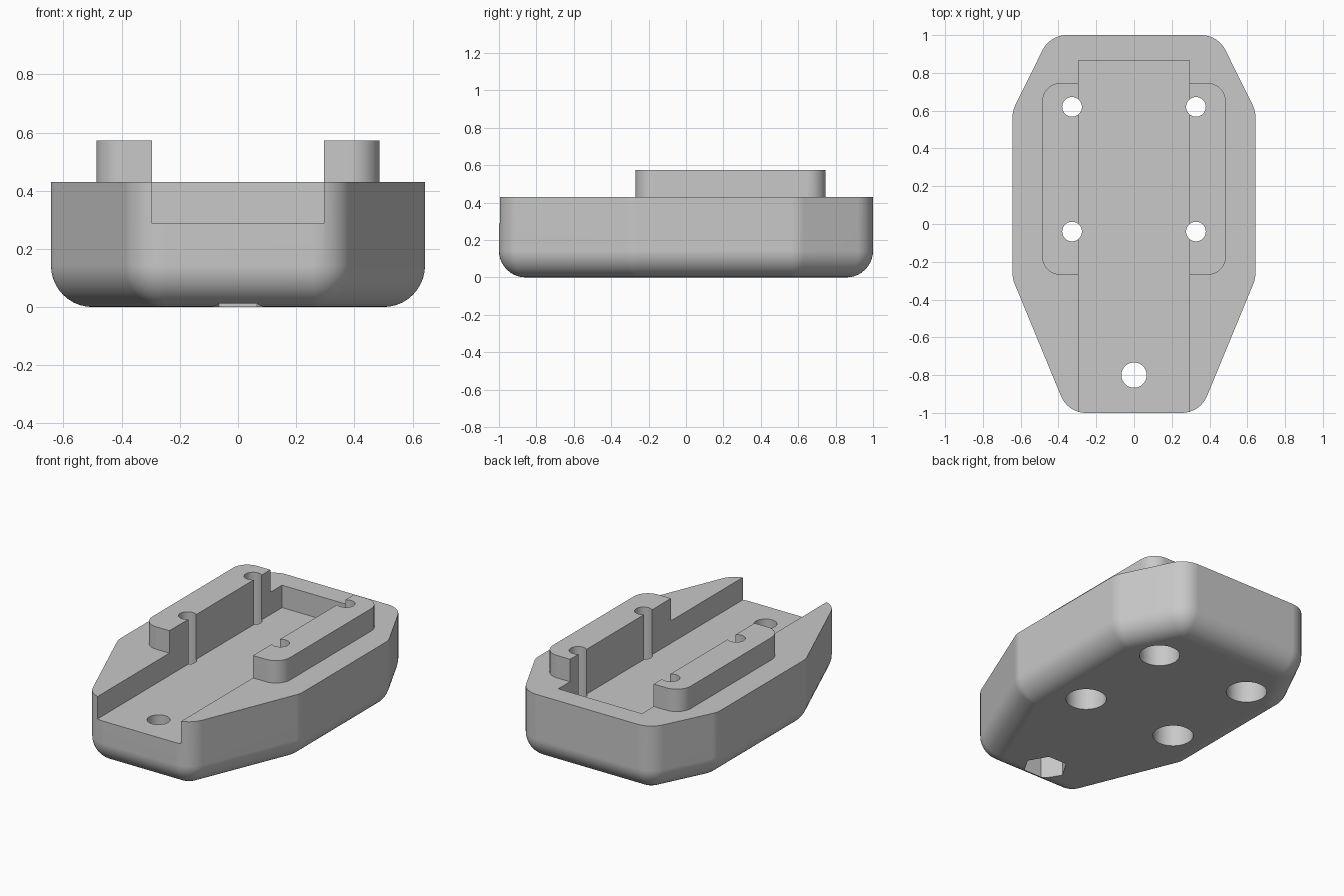
import bpy, bmesh, math
from mathutils import Vector

cube = bpy.data.objects.get("Cube")
if cube:
    bpy.data.objects.remove(cube, do_unlink=True)

HOLE_X = 0.328
HOLE_YS = (0.62, -0.04)
STEP = 0.143          # fillet radius, pocket depth and rail height
DECK = 0.43           # height of the main deck

grey = bpy.data.materials.new("plain grey")
grey.use_nodes = True
grey.diffuse_color = (0.58, 0.58, 0.58, 1)
grey.node_tree.nodes["Principled BSDF"].inputs["Base Color"].default_value = grey.diffuse_color


def finish(bm, name):
    bmesh.ops.remove_doubles(bm, verts=bm.verts, dist=1e-5)
    bmesh.ops.recalc_face_normals(bm, faces=bm.faces)
    mesh = bpy.data.meshes.new(name)
    bm.to_mesh(mesh)
    bm.free()
    obj = bpy.data.objects.new(name, mesh)
    bpy.context.collection.objects.link(obj)
    mesh.materials.append(grey)
    return obj


def rounded_prism(name, outline, radius, levels, steps=8):
    """Loft a convex outline with rounded corners; levels are (corner radius, z)."""
    pts = [Vector(p) for p in outline]
    count = len(pts)
    corners = []
    for i, p in enumerate(pts):
        d1 = (p - pts[i - 1]).normalized()
        d2 = (pts[(i + 1) % count] - p).normalized()
        n1, n2 = Vector((d1.y, -d1.x)), Vector((d2.y, -d2.x))
        core = p - (n1 + n2) * radius / (1 + n1.dot(n2))
        start = math.atan2(n1.y, n1.x)
        turn = math.atan2(n1.x * n2.y - n1.y * n2.x, n1.dot(n2))
        corners += [(core, start + turn * k / steps) for k in range(steps + 1)]
    bm = bmesh.new()
    rings = [[bm.verts.new((c.x + r * math.cos(a), c.y + r * math.sin(a), z))
              for c, a in corners] for r, z in levels]
    for low, high in zip(rings, rings[1:]):
        for i in range(len(low)):
            j = (i + 1) % len(low)
            bm.faces.new((low[i], low[j], high[j], high[i]))
    bm.faces.new(rings[0][::-1])
    bm.faces.new(rings[-1])
    return finish(bm, name)


def box(name, x, y0, y1, z0, z1):
    outline = [(-x, y0), (x, y0), (x, y1), (-x, y1)]
    return rounded_prism(name, outline, 0, [(0, z0), (0, z1)], 1)


def cylinder(name, x, y, radius, z0, z1, sides=40):
    outline = [(x + radius * math.cos(math.tau * k / sides),
                y + radius * math.sin(math.tau * k / sides)) for k in range(sides)]
    return rounded_prism(name, outline, 0, [(0, z0), (0, z1)], 1)


def combine(target, tool, operation):
    tool.hide_render = True
    mod = target.modifiers.new(operation.lower(), 'BOOLEAN')
    mod.operation, mod.solver, mod.object = operation, 'EXACT', tool
    bpy.context.view_layer.objects.active = target
    bpy.ops.object.modifier_apply(modifier=mod.name)
    bpy.data.objects.remove(tool, do_unlink=True)


# Tapered body with a rounded lower edge
right_half = [(0.35, -1), (0.643, -0.29), (0.643, 0.6), (0.445, 1)]
outline = right_half + [(-x, y) for x, y in reversed(right_half)]
arc = [math.pi / 2 * k / 10 for k in range(11)]
levels = [(STEP * math.sin(a), STEP * (1 - math.cos(a))) for a in arc] + [(STEP, DECK)]
body = rounded_prism("mounting_base", outline, STEP, levels)

# Raised pad, split into two rails by the channel
pad_outline = [(-0.487, -0.27), (0.487, -0.27), (0.487, 0.747), (-0.487, 0.747)]
pad = rounded_prism("rail_pad", pad_outline, 0.1, [(0.1, DECK - 0.1), (0.1, DECK + STEP)])
combine(body, pad, 'UNION')
combine(body, box("channel_cutter", 0.295, -1.2, 0.865, DECK - STEP, 0.8), 'DIFFERENCE')

# Four screw holes with wide pockets underneath
for side in (-1, 1):
    for y in HOLE_YS:
        combine(body, cylinder("hole_cutter", side * HOLE_X, y, 0.052, -0.1, 0.8), 'DIFFERENCE')
        combine(body, cylinder("pocket_cutter", side * HOLE_X, y, 0.117, -0.1, STEP), 'DIFFERENCE')

# Front bolt hole with a hexagonal nut pocket underneath
combine(body, cylinder("bolt_cutter", 0, -0.8, 0.067, -0.1, 0.8), 'DIFFERENCE')
combine(body, cylinder("nut_cutter", 0, -0.8, 0.13, -0.1, STEP, 6), 'DIFFERENCE')

# Smooth rounded surfaces, crisp edges
bpy.ops.object.select_all(action='DESELECT')
body.select_set(True)
bpy.context.view_layer.objects.active = body
bpy.ops.object.shade_smooth_by_angle(angle=math.radians(30))
weighted = body.modifiers.new("clean_shading", 'WEIGHTED_NORMAL')
weighted.keep_sharp = True
